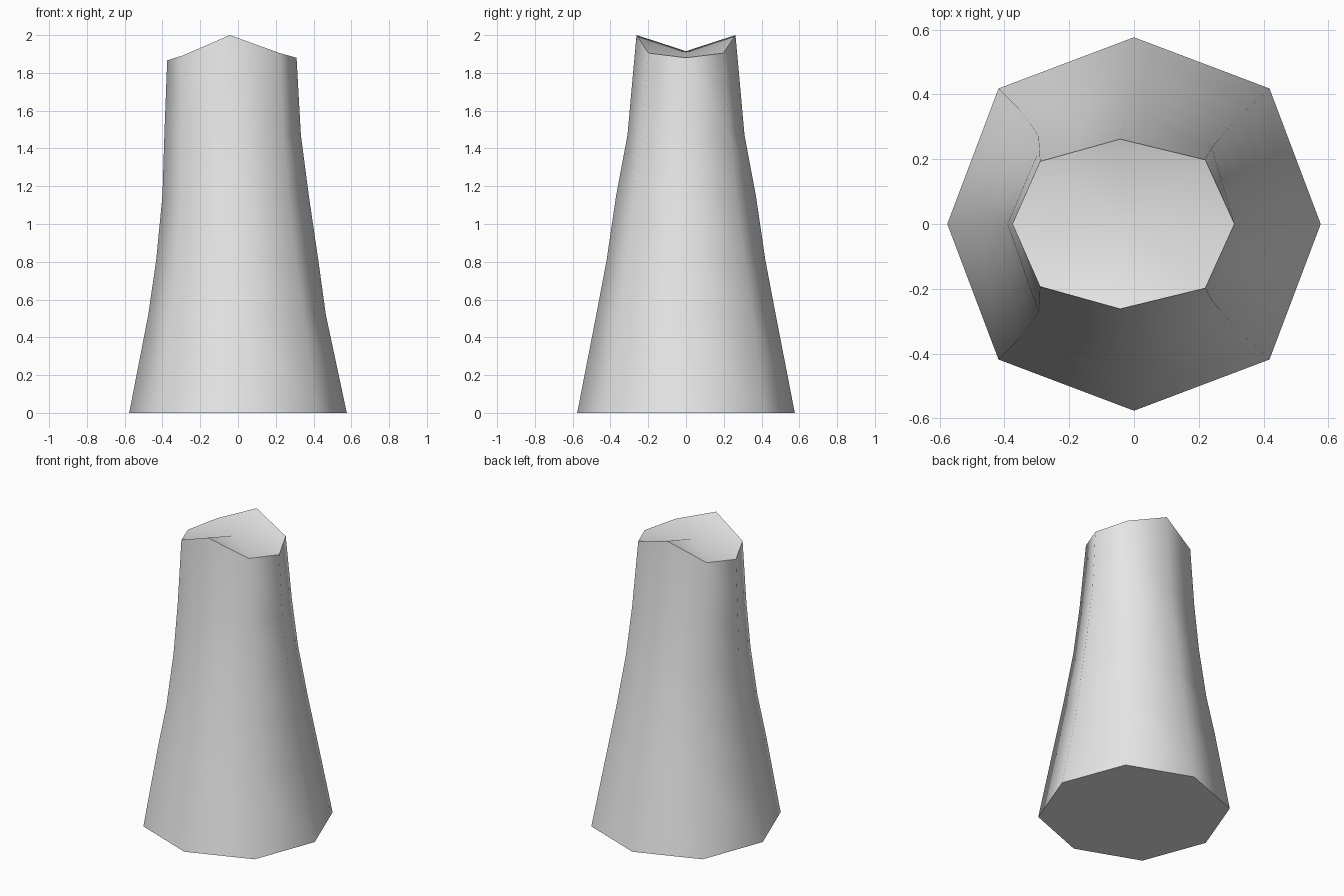
import bpy
import bmesh
import math

# Remove the default cube only
default_cube = bpy.data.objects.get("Cube")
if default_cube:
    bpy.data.objects.remove(default_cube, do_unlink=True)

# Plain pale grey material
grey = bpy.data.materials.new("pale_grey")
grey.use_nodes = True
colour = (0.8, 0.8, 0.8, 1)
grey.diffuse_color = colour
grey.node_tree.nodes["Principled BSDF"].inputs["Base Color"].default_value = colour

# Ring sections: height, right x, left x, centre x, half depth,
# then the corner (x, y) on the right and on the left
sections = [
    (0, -.576, .576, 0, .576, (-.418, .418), (.418, .418)),
    (.52, -.475, .465, -.01, .475, (-.355, .355), (.345, .35)),
    (.81, -.433, .425, -.015, .42, (-.32, .31), (.305, .31)),
    (1.15, -.4, .375, -.02, .37, (-.295, .27), (.265, .265)),
    (1.47, -.39, .333, -.03, .31, (-.292, .23), (.24, .235)),
    (1.9, -.375, .31, -.043, .262, (-.29, .193), (.22, .198)),
]
# Rim heights from right end to left end, giving the saddle-shaped top
rim_heights = [1.866, 1.893, 2, 1.905, 1.88]


def half_ring(section):
    """Five points running around the back half, from right to left."""
    z, x_right, x_left, x_mid, depth, corner_right, corner_left = section
    flat = [(x_right, 0), corner_right, (x_mid, depth), corner_left, (x_left, 0)]
    return [(x, y, z) for x, y in flat]


def mirrored_ring(bm, points):
    """Close a half ring by mirroring its inner points to the front."""
    front = [(x, -y, z) for x, y, z in reversed(points[1:-1])]
    return [bm.verts.new(p) for p in points + front]


# Tapered eight-sided column
bm = bmesh.new()
halves = [half_ring(s) for s in sections]
halves[-1] = [(x, y, h) for (x, y, z), h in zip(halves[-1], rim_heights)]
rings = [mirrored_ring(bm, half) for half in halves]
count = len(rings[0])
for lower, upper in zip(rings, rings[1:]):
    for i in range(count):
        j = (i + 1) % count
        bm.faces.new((lower[i], lower[j], upper[j], upper[i]))

# Flat base and sagging top
bm.faces.new(rings[0])
top = rings[-1]
centre = bm.verts.new((-.04, 0, 1.915))
for i in range(count):
    bm.faces.new((top[i], top[(i + 1) % count], centre))
bmesh.ops.recalc_face_normals(bm, faces=bm.faces[:])

mesh = bpy.data.meshes.new("tapered_column")
bm.to_mesh(mesh)
bm.free()
mesh.materials.append(grey)
column = bpy.data.objects.new("tapered_column", mesh)
bpy.context.collection.objects.link(column)

# Smooth sides with a crisp rim and base
bpy.ops.object.select_all(action="DESELECT")
column.select_set(True)
bpy.context.view_layer.objects.active = column
bpy.ops.object.shade_smooth_by_angle(angle=math.radians(60))
